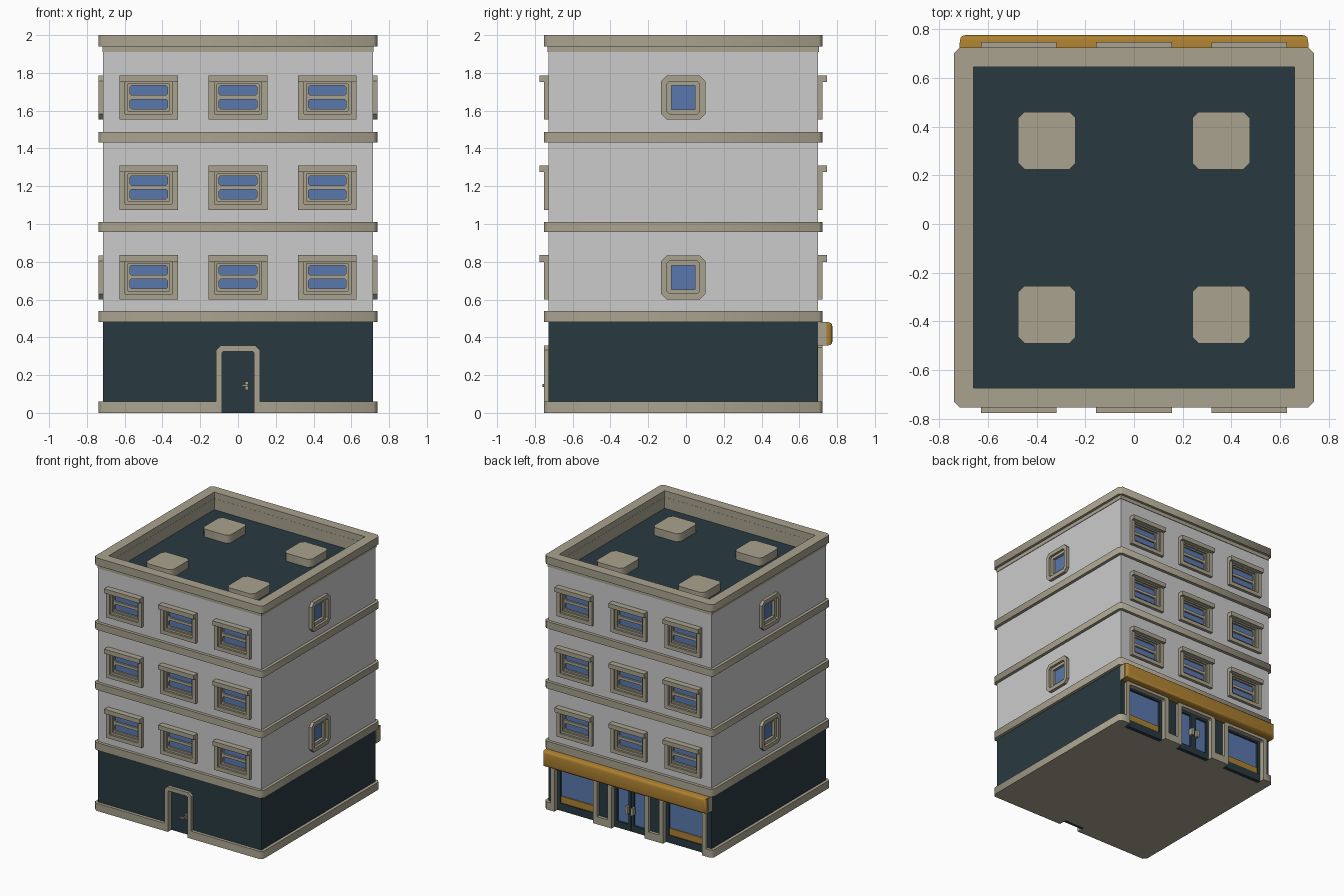
import bpy, bmesh
from math import pi, radians
from mathutils import Matrix, Vector

if "Cube" in bpy.data.objects:
    bpy.data.objects.remove(bpy.data.objects["Cube"])

Y0, W, B = -0.0145, 0.714, 0.738      # building centre in y, wall and band half widths
FRONT, RIGHT, BACK, LEFT = 0, pi / 2, pi, -pi / 2


def material(name, rgb):
    m = bpy.data.materials.new(name)
    m.diffuse_color = (*rgb, 1)
    m.use_nodes = True
    m.node_tree.nodes["Principled BSDF"].inputs["Base Color"].default_value = m.diffuse_color
    return m


TAN = material("stone", (0.40, 0.365, 0.275))
DARK = material("dark_teal", (0.022, 0.042, 0.052))
BLUE = material("glass", (0.10, 0.19, 0.42))
GOLD = material("awning_gold", (0.42, 0.22, 0.03))


def finish(name, bm, mat, smooth=None):
    bmesh.ops.remove_doubles(bm, verts=bm.verts, dist=1e-5)
    bmesh.ops.recalc_face_normals(bm, faces=bm.faces)
    me = bpy.data.meshes.new(name)
    bm.to_mesh(me)
    bm.free()
    ob = bpy.data.objects.new(name, me)
    bpy.context.collection.objects.link(ob)
    if mat:
        me.materials.append(mat)
    if smooth:
        bpy.ops.object.select_all(action='DESELECT')
        ob.select_set(True)
        bpy.context.view_layer.objects.active = ob
        bpy.ops.object.shade_smooth_by_angle(angle=radians(smooth))
    return ob


def rect(u0, u1, z0, z1, c=0.0):
    """Chamfered rectangle outline, always eight points."""
    return [(u0 + c, z0), (u1 - c, z0), (u1, z0 + c), (u1, z1 - c),
            (u1 - c, z1), (u0 + c, z1), (u0, z1 - c), (u0, z0 + c)]


def add_prism(bm, outline, d0, d1, side=FRONT, hole=None):
    """Extrude a wall-plane outline (u, z) from depth d0 to d1 outward of a wall."""
    m = Matrix.Translation((0, Y0, 0)) @ Matrix.Rotation(side, 4, 'Z')

    def clean(pts):
        return [p for i, p in enumerate(pts) if (Vector(p) - Vector(pts[i - 1])).length > 1e-6]

    def loop(pts, d):
        return [bm.verts.new(m @ Vector((u, -(W + d), z))) for u, z in pts]

    def bridge(a, b):
        for i in range(len(a)):
            bm.faces.new((a[i - 1], a[i], b[i], b[i - 1]))

    if hole is None:
        outline = clean(outline)
    a, b = loop(outline, d0), loop(outline, d1)
    bridge(a, b)
    if hole:
        ha, hb = loop(hole, d0), loop(hole, d1)
        bridge(ha, hb)
        bridge(a, ha)
        bridge(b, hb)
    else:
        bm.faces.new(a)
        bm.faces.new(b)


def prism(name, outline, d0, d1, side, mat, hole=None):
    bm = bmesh.new()
    add_prism(bm, outline, d0, d1, side, hole)
    return finish(name, bm, mat)


def slab(name, r, z0, z1, mat, chamfer=0.0, at=(0, 0), inner=None):
    """Horizontal square slab (or ring) with chamfered corners."""
    bm = bmesh.new()
    x, y = at
    if inner is None:
        ol = rect(x - r, x + r, y - r, y + r, chamfer)
        ol = ol if chamfer else ol[::2]
        bot, top = ([bm.verts.new((u, Y0 + v, z)) for u, v in ol] for z in (z0, z1))
        bm.faces.new(bot)
        bm.faces.new(top)
        for i in range(len(ol)):
            bm.faces.new((bot[i - 1], bot[i], top[i], top[i - 1]))
    else:
        loops = [[bm.verts.new((u, Y0 + v, z)) for u, v in rect(-h, h, -h, h, c)]
                 for h, c, z in ((r, chamfer, z0), (r, chamfer, z1), (inner, 0, z1), (inner, 0, z0))]
        for k in range(4):
            a, b = loops[k - 1], loops[k]
            for i in range(8):
                bm.faces.new((a[i - 1], a[i], b[i], b[i - 1]))
    return finish(name, bm, mat, 50 if chamfer else None)


def carve(objects, boxes):
    """Cut recesses (side, outline, depth) into objects."""
    bm = bmesh.new()
    for side, outline, depth in boxes:
        add_prism(bm, outline, depth, 0.1, side)
    cutter = finish("recess_cutter", bm, None)
    cutter.hide_render = True
    for ob in objects:
        mod = ob.modifiers.new("recess", 'BOOLEAN')
        mod.operation, mod.solver, mod.object = 'DIFFERENCE', 'EXACT', cutter
        bpy.context.view_layer.objects.active = ob
        bpy.ops.object.modifier_apply(modifier=mod.name)
    bpy.data.objects.remove(cutter)


# Wall blocks, floor bands and roof
base = slab("base_band", B, 0, 0.06, TAN, 0.022)
ground = slab("ground_wall", W, 0.06, 0.49, DARK)
upper = slab("upper_wall", W, 0.49, 1.86, None)
for z0, z1 in ((0.48, 0.54), (0.957, 1.01), (1.432, 1.487)):
    slab("floor_band", B, z0, z1, TAN, 0.022)
slab("upper_wall_top", W, 1.86, 1.91, None, inner=0.659)
slab("parapet_foot", W + 0.004, 1.91, 1.94, TAN, inner=0.659)
slab("parapet", B, 1.94, 2.0, TAN, 0.022, inner=0.659)
slab("parapet_lining", 0.664, 1.86, 1.95, TAN, inner=0.658)
slab("roof", 0.66, 1.85, 1.862, DARK)
for x in (-0.357, 0.357):
    for y in (-0.357, 0.357):
        slab("roof_box", 0.118, 1.86, 1.925, TAN, 0.025, at=(x, y))

# Upper windows
recesses = []
for floor in (0.6, 1.075, 1.552):
    for side in (FRONT, BACK):
        for u in (-0.473, 0, 0.473):
            def r(h, z0, z1, c=0.0):
                return rect(u - h, u + h, floor + z0, floor + z1, c)
            recesses.append((side, r(0.122, 0.032, 0.2), -0.03))
            prism("window_frame", r(0.155, 0, 0.203), -0.03, 0.023, side, TAN, r(0.124, 0.03, 0.2))
            prism("window_lintel", r(0.155, 0.2, 0.235), 0, 0.047, side, TAN)
            prism("window_inner_frame", r(0.126, 0.028, 0.202), -0.03, 0.008, side, TAN,
                  r(0.11, 0.046, 0.19))
            for z in (0.058, 0.13):
                prism("window_sash", r(0.112, z - 0.014, z + 0.062), -0.03, -0.005, side, TAN,
                      r(0.1, z, z + 0.05, 0.008))
            prism("window_glass", r(0.112, 0.04, 0.195), -0.03, -0.018, side, BLUE)
    if floor != 1.075:
        for side in (RIGHT, LEFT):
            def r(h, c=0.0):
                return rect(-h, h, floor + 0.1175 - h, floor + 0.1175 + h, c)
            recesses.append((side, r(0.08), -0.03))
            prism("side_window_frame", r(0.117, 0.03), -0.03, 0.024, side, TAN, r(0.086, 0.012))
            prism("side_window_inner_frame", r(0.088, 0.012), -0.03, 0.006, side, TAN, r(0.063))
            prism("side_window_glass", r(0.066), -0.03, -0.015, side, BLUE)
carve([upper], recesses)


def portal(name, u, h, top, bar, side):
    """Upside-down U frame around a ground floor opening."""
    c, k, i = 0.025, 0.008, h - bar
    pts = [(-h, 0), (-h, top - c), (c - h, top), (h - c, top), (h, top - c), (h, 0),
           (i, 0), (i, top - bar - k), (i - k, top - bar), (k - i, top - bar),
           (-i, top - bar - k), (-i, 0)]
    prism(name, [(u + a, z) for a, z in pts], -0.045, 0.024, side, TAN)
    return side, rect(u - h + 0.012, u + h - 0.012, -0.05, top - 0.012), -0.045


# Rear entrance door on the front side
openings = [portal("door_frame", 0, 0.117, 0.357, 0.031, FRONT)]
prism("door", rect(-0.09, 0.09, 0, 0.33), -0.045, -0.02, FRONT, DARK)
prism("door_plate", rect(0.036, 0.056, 0.122, 0.165, 0.004), -0.02, -0.012, FRONT, TAN)
prism("door_lever_stem", rect(0.042, 0.052, 0.138, 0.152), -0.02, 0.03, FRONT, TAN)
prism("door_lever", rect(0.02, 0.054, 0.139, 0.151, 0.003), 0.02, 0.03, FRONT, TAN)

# Shop windows
for u in (-0.475, 0.475):
    openings.append(portal("shop_window_frame", u, 0.205, 0.37, 0.035, BACK))
    prism("shop_window_sash", rect(u - 0.172, u + 0.172, 0, 0.338), -0.045, -0.015, BACK, DARK,
          rect(u - 0.145, u + 0.145, 0.06, 0.32))
    prism("shop_window_glass", rect(u - 0.15, u + 0.15, 0.1, 0.325), -0.045, -0.03, BACK, BLUE)
    prism("shop_window_sill", rect(u - 0.145, u + 0.145, 0.06, 0.112), -0.045, -0.022, BACK, GOLD)

# Shop double door
openings.append(portal("shop_door_frame", 0, 0.18, 0.37, 0.035, BACK))
for s in (-1, 1):
    u = s * 0.0735
    prism("shop_door_leaf", rect(u - 0.0725, u + 0.0725, 0, 0.338), -0.045, -0.015, BACK, DARK,
          rect(u - 0.05, u + 0.05, 0.05, 0.315, 0.006))
    prism("shop_door_glass", rect(u - 0.055, u + 0.055, 0.045, 0.32), -0.045, -0.03, BACK, BLUE)
    prism("shop_door_handle", rect(s * 0.025 - 0.011, s * 0.025 + 0.011, 0.14, 0.2, 0.004),
          -0.02, 0.012, BACK, TAN)
carve([base, ground], openings)

# Shop awning with stone end caps
bm = bmesh.new()
add_prism(bm, rect(-W, W, 0.357, 0.48)[::2], -0.01, 0.0755, BACK)
bmesh.ops.recalc_face_normals(bm, faces=bm.faces)
outer = [e for e in bm.edges if all(v.co.y > Y0 + W + 0.05 for v in e.verts)]
bmesh.ops.bevel(bm, geom=outer, offset=0.022, segments=3, profile=0.5, affect='EDGES')
finish("awning", bm, GOLD, 40)
for s in (-1, 1):
    prism("awning_end_cap", rect(s * W - 0.002, s * W + 0.002, 0.359, 0.478), 0, 0.045, BACK, TAN)
